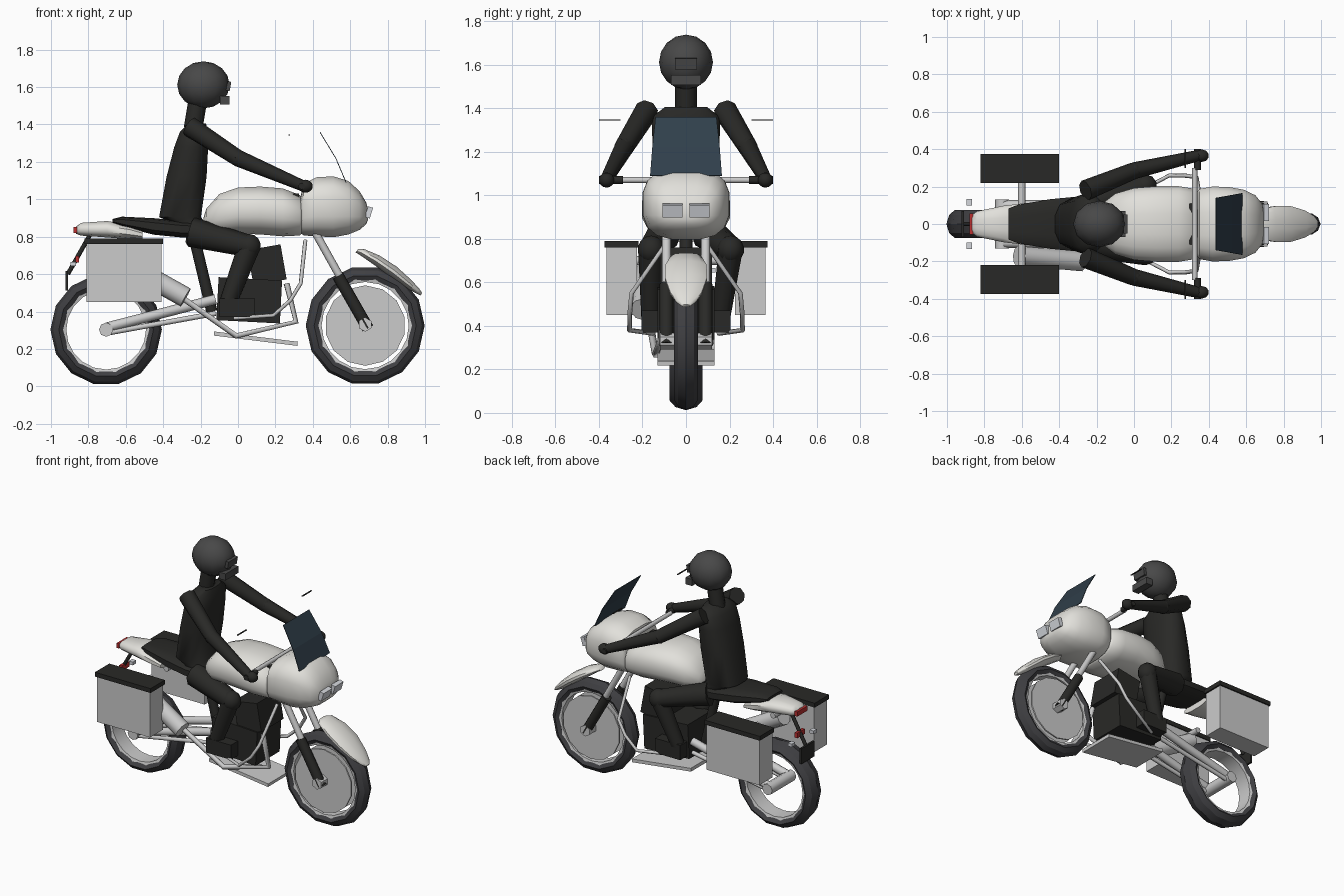
import bpy, bmesh, math
from mathutils import Vector, Matrix

if "Cube" in bpy.data.objects:
    bpy.data.objects.remove(bpy.data.objects["Cube"])

X, Y, Z = Vector((1, 0, 0)), Vector((0, 1, 0)), Vector((0, 0, 1))


def mat(name, r, g, b):
    m = bpy.data.materials.new(name)
    m.diffuse_color = (r, g, b, 1)
    m.use_nodes = True
    m.node_tree.nodes["Principled BSDF"].inputs["Base Color"].default_value = m.diffuse_color
    return m


WHITE = mat("white_paint", .76, .75, .71)
BLACK = mat("black", .022, .022, .02)
RUBBER = mat("rubber", .05, .05, .055)
HELMET = mat("helmet_grey", .065, .065, .065)
SILVER = mat("silver", .52, .52, .52)
DISC = mat("disc_grey", .55, .55, .58)
GLASS = mat("tinted_glass", .03, .05, .07)
LAMP = mat("lamp", .66, .68, .72)
RED = mat("red", .5, .03, .03)


def finish(name, bm, m, smooth=None):
    bmesh.ops.recalc_face_normals(bm, faces=bm.faces)
    me = bpy.data.meshes.new(name)
    bm.to_mesh(me)
    bm.free()
    ob = bpy.data.objects.new(name, me)
    bpy.context.collection.objects.link(ob)
    me.materials.append(m)
    if smooth:
        bpy.ops.object.select_all(action='DESELECT')
        ob.select_set(True)
        bpy.context.view_layer.objects.active = ob
        bpy.ops.object.shade_smooth_by_angle(angle=math.radians(smooth))
    return ob


def box(name, c, s, m, tilt=0):
    bm = bmesh.new()
    M = Matrix.Translation(c) @ Matrix.Rotation(math.radians(tilt), 4, 'Y') @ Matrix.Diagonal((*s, 1))
    bmesh.ops.create_cube(bm, size=1, matrix=M)
    return finish(name, bm, m)


def rod(name, p, q, r1, m, r2=None, n=8):
    p, q = Vector(p), Vector(q)
    d = q - p
    bm = bmesh.new()
    M = Matrix.Translation((p + q) / 2) @ d.to_track_quat('Z', 'Y').to_matrix().to_4x4()
    bmesh.ops.create_cone(bm, cap_ends=True, segments=n, radius1=r1, radius2=r2 or r1, depth=d.length, matrix=M)
    return finish(name, bm, m, 50)


def ball(name, c, s, m, n=10):
    bm = bmesh.new()
    bmesh.ops.create_uvsphere(bm, u_segments=n, v_segments=n // 2 + 2, radius=1,
                              matrix=Matrix.Translation(c) @ Matrix.Diagonal((*s, 1)))
    return finish(name, bm, m, 40)


def tube(name, pts, r, m):
    cu = bpy.data.curves.new(name, 'CURVE')
    cu.dimensions, cu.bevel_depth, cu.bevel_resolution, cu.use_fill_caps = '3D', r, 1, True
    sp = cu.splines.new('POLY')
    sp.points.add(len(pts) - 1)
    for a, p in zip(sp.points, pts):
        a.co = (*p, 1)
    ob = bpy.data.objects.new(name, cu)
    bpy.context.collection.objects.link(ob)
    cu.materials.append(m)
    bpy.ops.object.select_all(action='DESELECT')
    ob.select_set(True)
    bpy.context.view_layer.objects.active = ob
    bpy.ops.object.convert(target='MESH')


def loft(name, secs, m, u=Y, v=Z, n=16, e=.8, smooth=50):
    """Superellipse sections (x, z, half u, half v) joined into a closed skin."""
    bm = bmesh.new()
    rings = []
    for x, z, hu, hv in secs:
        ring = []
        for i in range(n):
            a = 2 * math.pi * (i + .5) / n
            c, s = math.cos(a), math.sin(a)
            c, s = math.copysign(abs(c) ** e, c), math.copysign(abs(s) ** e, s)
            ring.append(bm.verts.new(Vector((x, 0, z)) + u * hu * c + v * hv * s))
        rings.append(ring)
    for a, b in zip(rings, rings[1:]):
        for i in range(n):
            bm.faces.new((a[i], a[(i + 1) % n], b[(i + 1) % n], b[i]))
    bm.faces.new(rings[0])
    bm.faces.new(rings[-1])
    return finish(name, bm, m, smooth)


def ring(name, c, prof, m, n=14, smooth=30):
    """Closed (radius, y) profile turned around a wheel axle."""
    bm = bmesh.new()
    rows = [[bm.verts.new((c[0] + r * math.cos(2 * math.pi * i / n), y, c[1] + r * math.sin(2 * math.pi * i / n)))
             for r, y in prof] for i in range(n)]
    k = len(prof)
    for i in range(n):
        for j in range(k):
            a, b = rows[i], rows[(i + 1) % n]
            bm.faces.new((a[j], a[(j + 1) % k], b[(j + 1) % k], b[j]))
    return finish(name, bm, m, smooth)


# wheels
for nm, c, R, w in (("front", (.68, .325), .318, .055), ("rear", (-.705, .303), .298, .075)):
    ring(nm + "_tyre", c, [(R, 0), (R - .015, w * .65), (R - .045, w), (R - .07, w * .75),
                           (R - .07, -w * .75), (R - .045, -w), (R - .015, -w * .65)], RUBBER)
    ring(nm + "_rim", c, [(R - .062, w * .8), (R - .085, w * .7), (R - .085, -w * .7), (R - .062, -w * .8)], SILVER, 20)
for s in (1, -1):
    rod("brake_disc", (.68, s * .04, .325), (.68, s * .05, .325), .215, DISC, n=14)
rod("front_axle", (.68, -.12, .33), (.68, .12, .33), .038, SILVER, n=6)
rod("rear_axle", (-.705, -.13, .303), (-.705, .13, .303), .038, SILVER)

# body panels
loft("fuel_tank", [(-.185, .87, .06, .03), (-.17, .89, .11, .06), (-.1, .92, .165, .11), (0, .94, .195, .125),
                   (.12, .94, .205, .13), (.24, .93, .205, .13), (.33, .915, .19, .11), (.345, .91, .17, .09)], WHITE)
loft("front_fairing", [(.335, .92, .17, .10), (.35, .945, .19, .14), (.42, .96, .203, .16), (.51, .96, .2, .165),
                       (.59, .955, .185, .145), (.65, .94, .155, .105), (.685, .925, .11, .06), (.695, .92, .05, .03)],
     WHITE, e=.7)
loft("front_mudguard", [(.635, .725, .03, .012), (.66, .72, .07, .02), (.74, .676, .098, .03), (.83, .615, .1, .032),
                        (.91, .55, .075, .026), (.96, .51, .045, .016), (.98, .492, .02, .008)],
     WHITE, v=Vector((.6, 0, .8)), n=12, e=1)
loft("tail_cowl", [(-.865, .835, .05, .02), (-.84, .84, .07, .035), (-.7, .84, .1, .045), (-.58, .825, .115, .04),
                   (-.51, .81, .11, .025)], WHITE, n=12)
loft("seat", [(-.67, .885, .085, .01), (-.62, .88, .105, .028), (-.45, .855, .135, .045), (-.3, .84, .15, .045),
              (-.12, .835, .14, .04)], BLACK, n=12, e=.6)

# windscreen, a gently bent sheet
bm = bmesh.new()
rows = [[bm.verts.new((x, y * hw, z)) for y in (-1, -.4, .4, 1)]
        for x, z, hw in ((.58, 1.09, .165), (.525, 1.22, .155), (.44, 1.36, .14))]
for a, b in zip(rows, rows[1:]):
    for i in range(3):
        bm.faces.new((a[i], a[i + 1], b[i + 1], b[i]))
screen = finish("windscreen", bm, GLASS)
sol = screen.modifiers.new("thickness", 'SOLIDIFY')
sol.thickness = .004

# engine, skid plate, shock
box("engine_block", (.06, 0, .46), (.34, .26, .23), BLACK, 3)
box("cylinder_block", (.155, 0, .65), (.18, .24, .19), BLACK, -10)
box("skid_plate", (.095, 0, .255), (.45, .26, .022), SILVER, 7)
rod("rear_shock", (-.14, 0, .4), (-.24, 0, .82), .03, BLACK)

# exhaust
rod("silencer", (-.62, -.17, .665), (-.28, -.2, .475), .055, SILVER, n=10)
tube("exhaust_pipe", [(-.4, -.19, .545), (-.01, -.14, .27), (.31, -.11, .345), (.26, -.1, .55)], .017, SILVER)

# steering
rod("handlebar", (.325, -.3, 1.07), (.325, .3, 1.07), .014, SILVER)
box("dash", (.31, 0, 1.0), (.03, .22, .06), BLACK)

# paired parts
for s in (1, -1):
    rod("fork_tube", (.37, s * .09, .9), (.56, s * .09, .56), .021, SILVER)
    rod("fork_slider", (.535, s * .09, .59), (.695, s * .09, .31), .032, BLACK)
    box("headlamp", (.7, s * .062, .93), (.028, .092, .06), LAMP, 18)
    rod("grip", (.34, s * .29, 1.07), (.34, s * .4, 1.07), .018, BLACK)
    box("mirror", (.275, s * .35, 1.345), (.008, .1, .005), BLACK)
    tube("crash_bar", [(.36, s * .09, .78), (.335, s * .25, .55), (.28, s * .258, .46), (.19, s * .26, .38),
                       (-.02, s * .15, .365)], .011, SILVER)
    rod("swingarm_upper", (-.7, s * .1, .315), (-.12, s * .1, .465), .027, SILVER)
    rod("swingarm_lower", (-.7, s * .1, .285), (-.12, s * .1, .39), .014, SILVER)
    rod("pannier_mount", (-.6, s * .08, .7), (-.6, s * .24, .7), .02, SILVER)
    box("pannier", (-.61, s * .295, .605), (.4, .14, .31), SILVER)
    box("pannier_lid", (-.61, s * .296, .775), (.42, .155, .03), BLACK)
    box("indicator", (-.88, s * .117, .655), (.03, .035, .022), LAMP)
rod("plate_holder", (-.78, 0, .83), (-.91, 0, .6), .012, BLACK)
box("tail_light", (-.87, 0, .835), (.02, .11, .032), RED)
box("lower_tail_light", (-.86, 0, .68), (.02, .08, .035), RED)
box("rear_plate", (-.916, 0, .565), (.014, .14, .105), BLACK)

# rider
loft("rider_torso", [(-.25, .82, .09, .12), (-.28, .885, .1, .13), (-.31, .905, .115, .135), (-.275, 1.12, .11, .15),
                     (-.25, 1.28, .093, .16), (-.235, 1.36, .078, .16), (-.22, 1.405, .05, .1)],
     BLACK, u=X, v=Y, n=12)
rod("rider_neck", (-.24, 0, 1.38), (-.215, 0, 1.53), .05, BLACK)
ball("rider_helmet", (-.185, 0, 1.612), (.14, .124, .126), HELMET, 12)
box("helmet_chin", (-.07, 0, 1.53), (.05, .14, .045), HELMET)
box("helmet_visor", (-.05, 0, 1.605), (.02, .1, .05), HELMET, 10)
for s, ky in ((1, .205), (-1, .16)):
    elbow, knee = (0, s * .285, 1.22), (.06, s * ky, .75)
    rod("upper_arm", (-.26, s * .18, 1.39), elbow, .055, BLACK, .045)
    ball("elbow", elbow, (.045, .045, .045), BLACK)
    rod("forearm", elbow, (.34, s * .365, 1.075), .045, BLACK, .03)
    ball("hand", (.36, s * .365, 1.07), (.042, .035, .035), BLACK)
    rod("thigh", (-.25, s * .1, .825), knee, .08, BLACK, .06)
    ball("knee", knee, (.065, .062, .065), BLACK)
    rod("shin", knee, (-.06, s * .16, .43), .06, BLACK, .045)
    box("boot", (-.005, s * .165, .42), (.19, .08, .1), BLACK)
